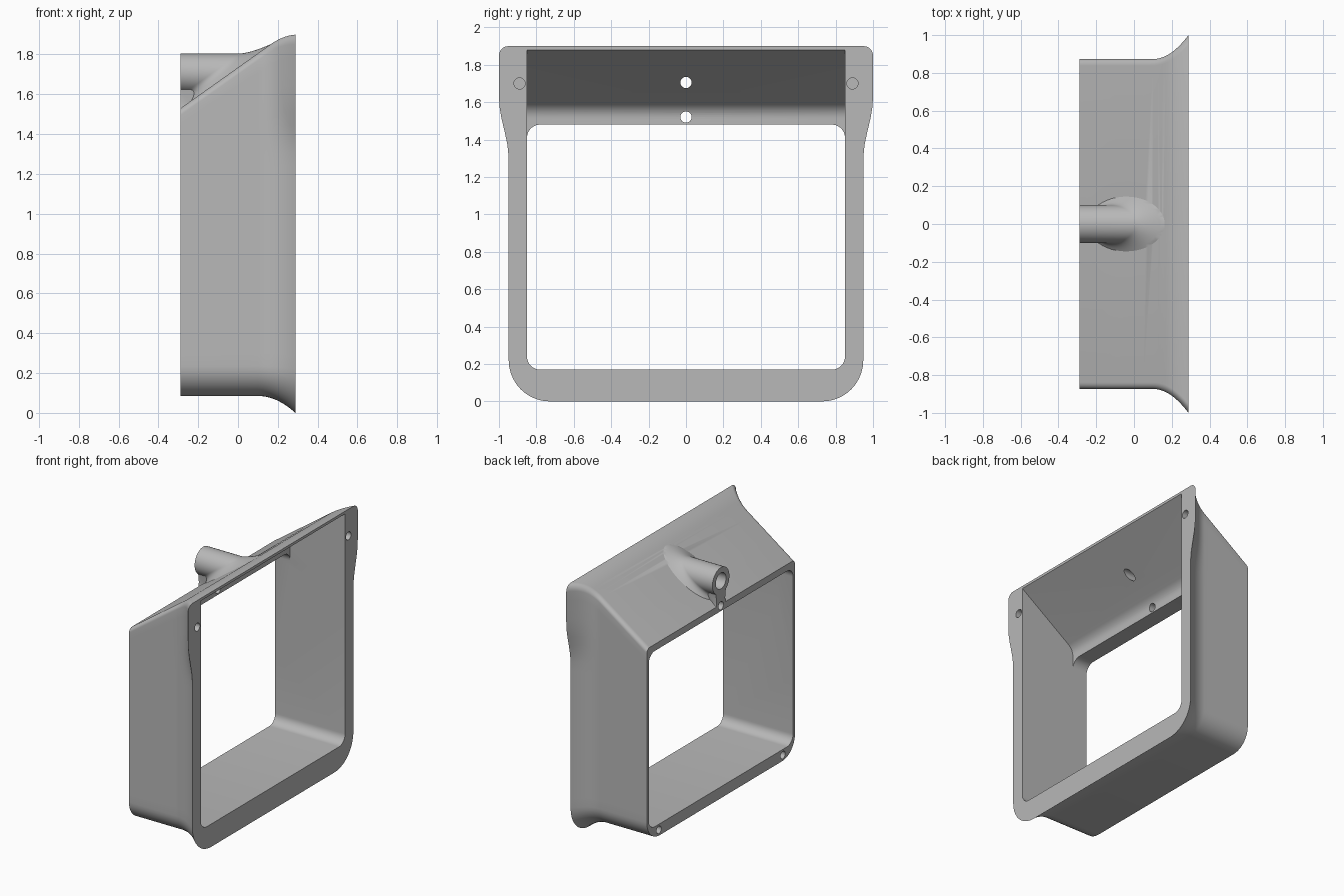
import bpy
import bmesh
import math
from mathutils import Vector

if "Cube" in bpy.data.objects:
    bpy.data.objects.remove(bpy.data.objects["Cube"])

grey = bpy.data.materials.new("plain_grey")
grey.use_nodes = True
grey.diffuse_color = (0.48, 0.48, 0.48, 1)
grey.node_tree.nodes["Principled BSDF"].inputs["Base Color"].default_value = (0.48, 0.48, 0.48, 1)

BACK, FRONT = -0.288, 0.288   # ends of the frame along x
INNER = 0.85                  # half width of the opening
FLARE = 0.1                   # x where the flange starts to flare
TUBE_Z = 1.705


def loft(name, rings):
    """Closed solid through matching rings of points."""
    bm = bmesh.new()
    rows = [[bm.verts.new(p) for p in ring] for ring in rings]
    n = len(rows[0])
    for a, b in zip(rows, rows[1:]):
        for i in range(n):
            j = (i + 1) % n
            bm.faces.new((a[i], a[j], b[j], b[i]))
    bm.faces.new(rows[0][::-1])
    bm.faces.new(rows[-1])
    bmesh.ops.remove_doubles(bm, verts=bm.verts, dist=1e-5)
    bmesh.ops.recalc_face_normals(bm, faces=bm.faces)
    mesh = bpy.data.meshes.new(name)
    bm.to_mesh(mesh)
    bm.free()
    mesh.materials.append(grey)
    obj = bpy.data.objects.new(name, mesh)
    bpy.context.collection.objects.link(obj)
    return obj


def arc(cy, cz, r, start, end, steps=10):
    angles = [math.radians(start + (end - start) * i / steps) for i in range(steps + 1)]
    return [(cy + r * math.cos(a), cz + r * math.sin(a)) for a in angles]


def rod(name, y, z, r, x0, x1):
    circle = arc(y, z, r, 0, 360, 32)[:-1]
    return loft(name, [[(x, p, q) for p, q in circle] for x in (x0, x1)])


def combine(target, other, operation):
    mod = target.modifiers.new("combine", "BOOLEAN")
    mod.operation = operation
    mod.solver = "EXACT"
    mod.object = other
    bpy.context.view_layer.objects.active = target
    bpy.ops.object.modifier_apply(modifier=mod.name)
    bpy.data.objects.remove(other)


def smoothstep(v):
    v = min(max(v, 0), 1)
    return v * v * (3 - 2 * v)


def slope_z(x):
    return 1.53 + 0.71 * (x - BACK)


def slope_x(z):
    return BACK + (z - 1.53) / 0.71


def section(x):
    """Outer outline of the frame at one depth."""
    f = max(0, (x - FLARE) / (FRONT - FLARE)) ** 2
    s = slope_z(x)
    h = max(0.05 - abs(s - 1.9), 0) / 0.05
    top = min(s, 1.9) - h * h * 0.0125
    bottom = 0.085 * (1 - f)
    rb, rt = 0.15 + 0.07 * f, 0.035 + 0.015 * f

    def width(z):
        return 0.873 + f * (0.075 + 0.052 * smoothstep((z - 1.3) / 0.32))

    low, high = bottom + rb, top - rt
    half = arc(width(0) - rb, low, rb, -90, 0)
    half += [(width(z), z) for z in (low + (high - low) * i / 24 for i in range(1, 24))]
    half += arc(width(high) - rt, high, rt, 0, 90, 6)
    return [(x, y, z) for y, z in half] + [(x, -y, z) for y, z in half[::-1]]


# Frame body with flared flange and sloping roof
depths = [BACK, -0.1, 0.05] + [FLARE + (FRONT - FLARE) * i / 14 for i in range(15)]
frame = loft("frame", [section(x) for x in depths])

# Tube with a blended foot on the roof
rings = []
for s in [-0.6] + [i / 8 for i in range(9)] + [None]:
    r = 0.1 if s is None else 0.1 + 0.045 * (1 - max(s, 0)) ** 2
    ring = []
    for y, z in arc(0, TUBE_Z, r, 0, 360, 48)[:-1]:
        x = BACK if s is None else max(BACK, slope_x(z) - 0.09 * s)
        ring.append((x, y, z))
    rings.append(ring)
combine(frame, loft("tube", rings), "UNION")

# Web joining tube and rear rim
web = [(-0.06, 1.51), (0.06, 1.51), (0.05, 1.56), (0.06, 1.64), (-0.06, 1.64), (-0.05, 1.56)]
combine(frame, loft("web", [[(x, y, z) for y, z in web] for x in (BACK, -0.18)]), "UNION")

# Main opening, rounded at its corners
r = 0.07
opening = []
for cy, cz, start in ((INNER - r, 0.17 + r, -90), (INNER - r, 1.48 - r, 0),
                      (r - INNER, 1.48 - r, 90), (r - INNER, 0.17 + r, 180)):
    opening += arc(cy, cz, r, start, start + 90, 8)
combine(frame, loft("opening_cutter", [[(x, y, z) for y, z in opening] for x in (-0.5, 0.5)]), "DIFFERENCE")

# Cavity under the roof, curving down to the rear lip
p0, p1, p2 = Vector((-0.124, 1.59)), Vector((-0.165, 1.56)), Vector((-0.165, 1.51))
curve = [p0 * (1 - t) ** 2 + p1 * 2 * t * (1 - t) + p2 * t * t for t in (i / 8 for i in range(9))]
cavity = [(0.5, 1.2), (0.5, 1.59 + 0.624 * 0.71 - 0.004)] + [tuple(p) for p in curve] + [(-0.165, 1.2)]
combine(frame, loft("cavity_cutter", [[(x, y, z) for x, z in cavity] for y in (-INNER, INNER)]), "DIFFERENCE")

# Tube bore, through holes and blind screw holes
holes = [(0, TUBE_Z, 0.06, -0.4, -0.12), (0, TUBE_Z, 0.03, -0.4, 0.2), (0, 1.52, 0.03, -0.4, 0)]
for side in (-1, 1):
    holes.append((side * 0.89, 1.7, 0.03, FRONT - 0.05, 0.4))
    holes.append((side * 0.73, 0.128, 0.028, -0.4, BACK + 0.12))
for hole in holes:
    combine(frame, rod("hole_cutter", *hole), "DIFFERENCE")

# Smooth curved areas, keep hard edges
bpy.ops.object.select_all(action="DESELECT")
frame.select_set(True)
bpy.context.view_layer.objects.active = frame
bpy.ops.object.shade_smooth_by_angle(angle=math.radians(30))
